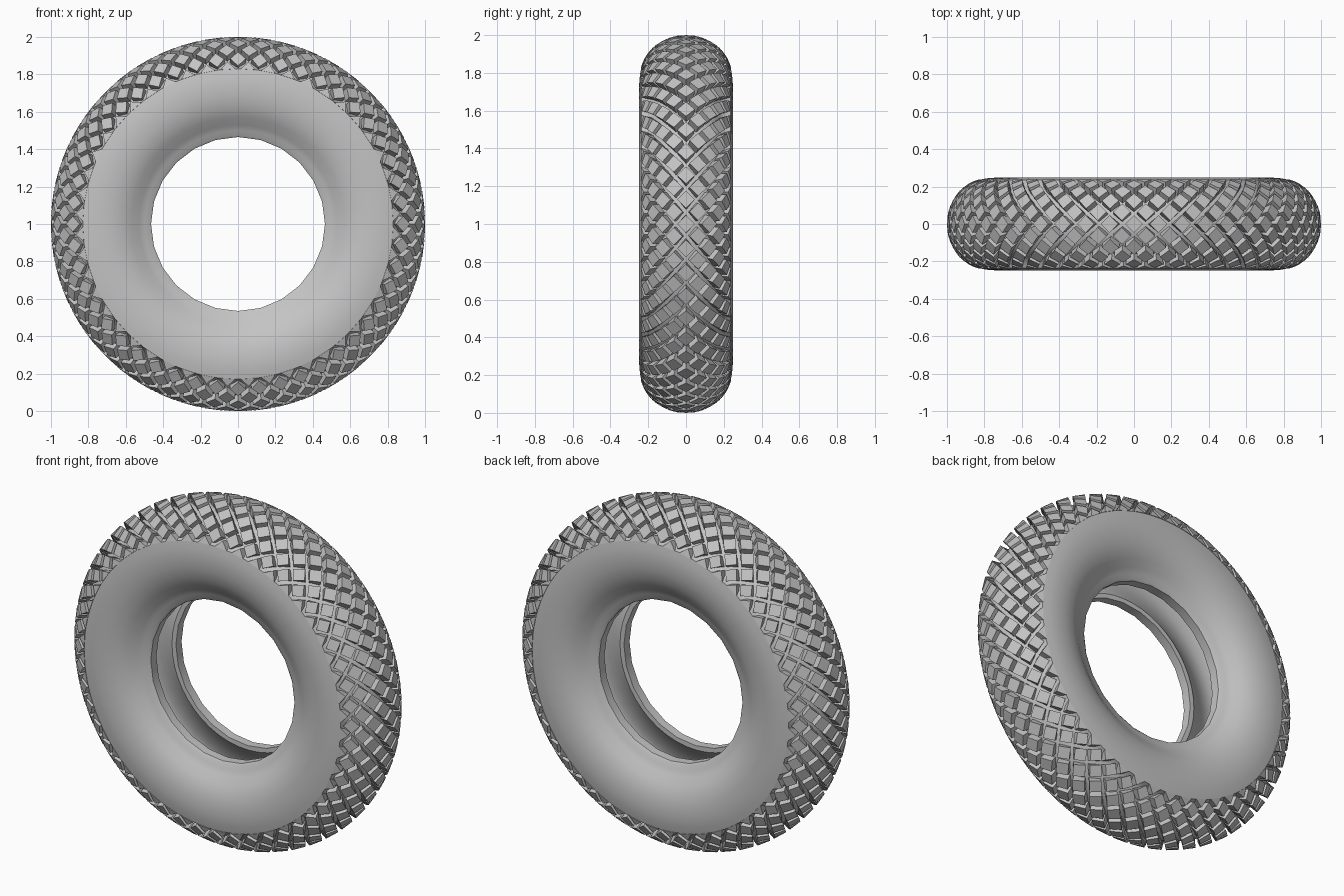
import bpy, bmesh, math

cube = bpy.data.objects.get("Cube")
if cube:
    bpy.data.objects.remove(cube, do_unlink=True)

# One rubber colour for everything
rubber = bpy.data.materials.new("grey rubber")
rubber.use_nodes = True
GREY = (0.55, 0.55, 0.55, 1)
rubber.diffuse_color = GREY
rubber.node_tree.nodes["Principled BSDF"].inputs["Base Color"].default_value = GREY

SEGS = 48            # tread diamonds around the tyre
ROWS = 5             # half-diamond steps from the centre line to the shoulder
SHOULDER = math.radians(77)
CROWN = 0.78         # radius at which the tread arc is centred


def spin(r, y, a):
    """Point at radius r around the wheel axis."""
    return (r * math.sin(a), y, 1 + r * math.cos(a))


def arc(t, radial, side):
    """Point (radius, y) on the elliptical tread section."""
    return CROWN + radial * math.cos(t), side * math.sin(t)


def finish(bm, name):
    bmesh.ops.recalc_face_normals(bm, faces=bm.faces)
    mesh = bpy.data.meshes.new(name)
    bm.to_mesh(mesh)
    bm.free()
    mesh.materials.append(rubber)
    obj = bpy.data.objects.new(name, mesh)
    bpy.context.collection.objects.link(obj)
    return obj


# Casing: half section from the inside crown, round the bead and up the sidewall
half = [(0.91, 0.0), (0.89, 0.09), (0.82, 0.17), (0.73, 0.205), (0.64, 0.185),
        (0.56, 0.14), (0.51, 0.105), (0.49, 0.09), (0.465, 0.09),
        (0.465, 0.142), (0.475, 0.15), (0.50, 0.158), (0.53, 0.176),
        (0.57, 0.205), (0.62, 0.23), (0.68, 0.244), (0.74, 0.248),
        (0.79, 0.244), (0.83, 0.236), (0.838, 0.20)]
# Groove floor under the blocks
half += [arc(SHOULDER * k / 6, 0.175, 0.20) for k in range(5, -1, -1)]
profile = half + [(r, -y) for r, y in reversed(half[1:-1])]

bm = bmesh.new()
rings = []
for r, y in profile:
    ring = []
    for s in range(SEGS):
        # the bead has half as many sides as the tread
        flat = math.cos(2 * math.pi / SEGS) if r < 0.48 and s % 2 else 1
        ring.append(bm.verts.new(spin(r * flat, y, 2 * math.pi * s / SEGS)))
    rings.append(ring)
for i, ring in enumerate(rings):
    nxt = rings[(i + 1) % len(rings)]
    for s in range(SEGS):
        e = (s + 1) % SEGS
        bm.faces.new((ring[s], ring[e], nxt[e], nxt[s]))
casing = finish(bm, "tyre_casing")
bpy.ops.object.select_all(action='DESELECT')
casing.select_set(True)
bpy.context.view_layer.objects.active = casing
bpy.ops.object.shade_smooth_by_angle(angle=math.radians(35))

# Tread: staggered diamond blocks, cut to triangles at the shoulders
bm = bmesh.new()
for v in range(-ROWS, ROWS + 1):
    if abs(v) < ROWS:
        outline = [(-1, 0), (0, -1), (1, 0), (0, 1)]
    else:
        outline = [(-1, 0), (1, 0), (0, -1 if v > 0 else 1)]
    for u in range(v % 2, 2 * SEGS, 2):
        loops = []
        # foot is slightly wider than the top
        for scale, radial, side in ((0.78, 0.165, 0.19), (0.72, 0.221, 0.245)):
            loop = []
            for du, dv in outline:
                r, y = arc(SHOULDER * (v + dv * scale) / ROWS, radial, side)
                loop.append(bm.verts.new(spin(r, y, math.pi * (u + du * scale) / SEGS)))
            loops.append(loop)
        foot, top = loops
        bm.faces.new(top)
        bm.faces.new(foot[::-1])
        n = len(outline)
        for k in range(n):
            m = (k + 1) % n
            bm.faces.new((foot[k], foot[m], top[m], top[k]))
finish(bm, "tread_blocks")
